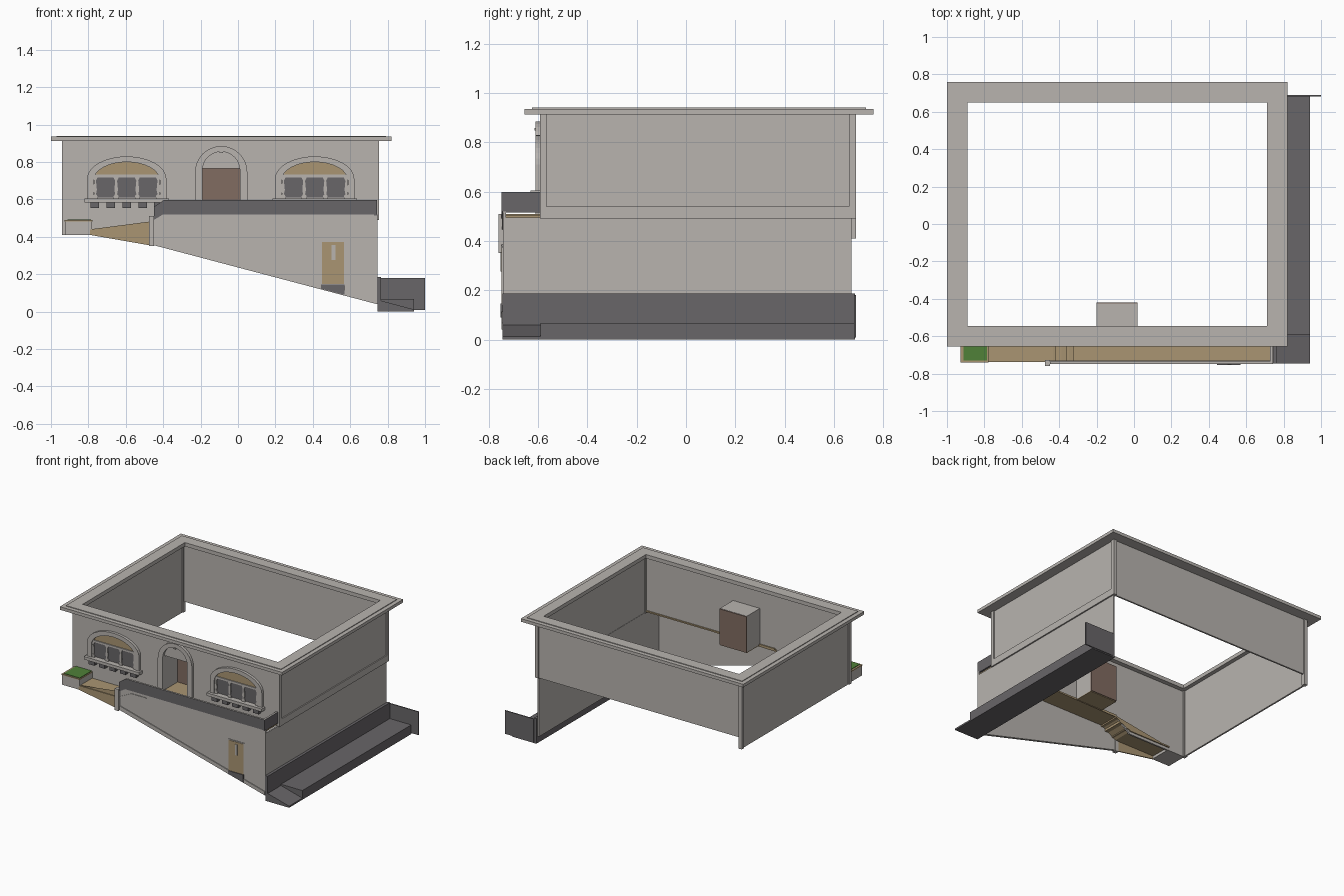
import bpy, bmesh, math

def material(name, rgb):
    m = bpy.data.materials.new(name)
    m.diffuse_color = (*rgb, 1)
    return m

WALL = material("light_plaster", (0.48, 0.455, 0.43))
DARK = material("dark_stone", (0.14, 0.132, 0.14))
TAN = material("tan_paving", (0.40, 0.30, 0.17))
BROWN = material("brown_wood", (0.22, 0.15, 0.12))
GREEN = material("green_planting", (0.08, 0.22, 0.04))

def finish(name, bm, mats, rule=None):
    bmesh.ops.recalc_face_normals(bm, faces=bm.faces[:])
    bm.normal_update()
    if rule:
        for f in bm.faces:
            f.material_index = rule(f)
    me = bpy.data.meshes.new(name)
    bm.to_mesh(me)
    bm.free()
    for m in mats:
        me.materials.append(m)
    ob = bpy.data.objects.new(name, me)
    bpy.context.collection.objects.link(ob)
    return ob

def prism(name, pts, y0, y1, *mats, rule=None):
    """Extrude an x-z outline from y0 to y1."""
    bm = bmesh.new()
    a = [bm.verts.new((x, y0, z)) for x, z in pts]
    b = [bm.verts.new((x, y1, z)) for x, z in pts]
    n = len(pts)
    bm.faces.new(a)
    bm.faces.new(b[::-1])
    for i in range(n):
        j = (i + 1) % n
        bm.faces.new((a[i], b[i], b[j], a[j]))
    return finish(name, bm, mats, rule)

def box(name, x0, x1, y0, y1, z0, z1, *mats, rule=None):
    return prism(name, [(x0, z0), (x1, z0), (x1, z1), (x0, z1)], y0, y1, *mats, rule=rule)

def ring(name, o, i, z0, z1, mat):
    """Rectangular frame; o and i are x0, x1, y0, y1."""
    bm = bmesh.new()
    loops = []
    for r, z in ((o, z0), (o, z1), (i, z1), (i, z0)):
        loops.append([bm.verts.new(p) for p in ((r[0], r[2], z), (r[1], r[2], z), (r[1], r[3], z), (r[0], r[3], z))])
    for k in range(4):
        p, q = loops[k], loops[(k + 1) % 4]
        for s in range(4):
            t = (s + 1) % 4
            bm.faces.new((p[s], p[t], q[t], q[s]))
    return finish(name, bm, [mat])

def arch(cx, hw, z0, spring, top, n=16):
    pts = [(cx - hw, z0)] if z0 < spring else []
    for k in range(n + 1):
        a = math.pi * (1 - k / n)
        pts.append((cx + hw * math.cos(a), spring + (top - spring) * math.sin(a)))
    return pts + ([(cx + hw, z0)] if z0 < spring else [])

def top_light(f):
    return 1 if f.normal.z > 0.7 else 0

# cornice around the open top
ring("cornice", (-1, 0.82, -0.655, 0.76), (-0.89, 0.71, -0.545, 0.65), 0.912, 0.935, WALL)
ring("cornice_lip", (-0.97, 0.79, -0.625, 0.73), (-0.89, 0.71, -0.545, 0.65), 0.935, 0.94, WALL)

# upper storey walls, front wall leaves a doorway
T = 0.012
box("back_wall", -0.932, 0.747, 0.682 - T, 0.682, 0.49, 0.915, WALL)
box("left_wall", -0.932, -0.932 + T, -0.582, 0.682, 0.41, 0.915, WALL)
box("right_wall", 0.747 - T, 0.747, -0.582, 0.682, 0.49, 0.915, WALL)
prism("front_wall", [(-0.932, 0.41), (-0.78, 0.41), (-0.45, 0.41), (-0.33, 0.505), (-0.195, 0.505),
                     (-0.195, 0.765), (0.015, 0.765), (0.015, 0.505), (0.747, 0.505),
                     (0.747, 0.915), (-0.932, 0.915)], -0.59, -0.59 + T, WALL)

# corner pilasters and string course
for sx, px in (("left", -0.94), ("right", 0.727)):
    for sy, py in (("front", -0.593), ("back", 0.662)):
        box(f"{sx}_{sy}_pilaster", px, px + 0.028, py, py + 0.028,
            0.41 if sx == "left" else 0.49, 0.915, WALL)
box("right_string_course", 0.74, 0.755, -0.59, 0.69, 0.49, 0.54, WALL)

# recessed entrance: sides, ceiling and wooden door
box("entrance_left_side", -0.20, -0.195, -0.585, -0.425, 0.505, 0.77, WALL)
box("entrance_right_side", 0.015, 0.02, -0.585, -0.425, 0.505, 0.77, WALL)
box("entrance_ceiling", -0.20, 0.02, -0.585, -0.425, 0.765, 0.772, WALL)
box("entrance_floor", -0.20, 0.02, -0.585, -0.425, 0.50, 0.506, TAN)
box("entrance_door", -0.20, 0.02, -0.428, -0.42, 0.505, 0.77, BROWN)
prism("entrance_arch", arch(-0.09, 0.14, 0.51, 0.745, 0.885)
      + arch(-0.09, 0.10, 0.51, 0.755, 0.855)[::-1], -0.61, -0.585, WALL)
box("entrance_keystone", -0.10, -0.08, -0.615, -0.59, 0.848, 0.858, WALL)

# arched windows
for side, cx in (("left", -0.595), ("right", 0.41)):
    prism(side + "_window_surround", arch(cx, 0.212, 0.6, 0.71, 0.83)
          + arch(cx, 0.178, 0.6, 0.70, 0.80)[::-1], -0.61, -0.585, WALL)
    prism(side + "_window_shade", arch(cx, 0.165, 0.73, 0.73, 0.80), -0.597, -0.589, TAN)
    box(side + "_window_transom", cx - 0.178, cx + 0.178, -0.604, -0.588, 0.718, 0.732, WALL)
    box(side + "_window_pane", cx - 0.172, cx + 0.172, -0.597, -0.589, 0.61, 0.718, DARK)
    for k in (-1.5, -0.5, 0.5, 1.5):   # vase-shaped columns
        c = cx + k * 0.113
        half = [(0.013, 0.605), (0.013, 0.618), (0.005, 0.628), (0.010, 0.65), (0.005, 0.70), (0.014, 0.718)]
        prism(side + "_window_column", [(c + w, z) for w, z in half]
              + [(c - w, z) for w, z in reversed(half)], -0.604, -0.59, WALL)
    box(side + "_window_sill", cx - 0.225, cx + 0.225, -0.63, -0.588, 0.583, 0.605, WALL)
    for k in range(5):
        c = cx - 0.17 + k * 0.085
        box(side + "_sill_bracket", c - 0.023, c + 0.023, -0.62, -0.588, 0.553, 0.583, DARK)

# lower storey: sloping front wall, side wall, plinth and trim
prism("lower_front_wall", [(-0.45, 0.355), (0.745, 0.04), (0.745, 0.52), (-0.40, 0.52), (-0.45, 0.49)],
      -0.742, -0.73, WALL)
prism("sloping_plinth", [(-0.45, 0.355), (0.742, 0.04), (0.742, 0.067), (-0.45, 0.386)], -0.748, -0.74, WALL)
prism("terrace_trim", [(-0.45, 0.445), (-0.35, 0.494), (-0.23, 0.494), (-0.23, 0.499), (-0.352, 0.499), (-0.45, 0.451)],
      -0.746, -0.74, WALL)
box("lower_right_wall", 0.733, 0.745, -0.742, 0.672, 0.05, 0.495, WALL)
box("stair_pillar", -0.477, -0.448, -0.76, -0.728, 0.35, 0.51, WALL)

# lower door with small glass slot and step
box("lower_door_frame", 0.442, 0.574, -0.746, -0.74, 0.14, 0.378, WALL)
box("lower_door", 0.448, 0.568, -0.749, -0.742, 0.147, 0.372, TAN)
box("lower_door_slot", 0.50, 0.52, -0.752, -0.748, 0.275, 0.355, WALL)
prism("lower_door_step", [(0.445, 0.122), (0.57, 0.09), (0.57, 0.146), (0.445, 0.146)], -0.753, -0.74, DARK)

# terrace floor and its dark parapet with a light top
prism("terrace_floor", [(-0.79, 0.43), (-0.45, 0.43), (-0.33, 0.50), (0.735, 0.50), (0.735, 0.51),
                        (-0.325, 0.51), (-0.325, 0.49), (-0.36, 0.49), (-0.36, 0.466), (-0.42, 0.466),
                        (-0.42, 0.44), (-0.79, 0.44)], -0.732, -0.57, TAN)
prism("landing_front", [(-0.79, 0.41), (-0.475, 0.355), (-0.475, 0.44), (-0.79, 0.44)], -0.738, -0.73, TAN)
prism("front_parapet", [(-0.45, 0.49), (-0.40, 0.52), (0.742, 0.52), (0.742, 0.598), (-0.395, 0.598), (-0.45, 0.56)],
      -0.748, -0.734, DARK, WALL, rule=top_light)
box("right_parapet", 0.728, 0.742, -0.745, -0.59, 0.515, 0.598, DARK, WALL, rule=top_light)

# planter
box("planter", -0.925, -0.78, -0.738, -0.585, 0.41, 0.482, WALL)
box("planter_rim", -0.927, -0.778, -0.74, -0.585, 0.482, 0.489, TAN)
box("planter_grass", -0.912, -0.785, -0.729, -0.588, 0.487, 0.493, GREEN)

# side pavement, front ramp, base band and end plate
box("side_pavement", 0.745, 0.94, -0.59, 0.685, 0.0, 0.068, DARK)
prism("pavement_ramp", [(0.745, 0.0), (0.94, 0.0), (0.94, 0.012), (0.745, 0.064)], -0.745, -0.59, DARK)
box("side_base_band", 0.744, 0.765, -0.745, 0.685, 0.04, 0.186, DARK)
box("pavement_end_plate", 0.765, 1.0, 0.682, 0.69, 0.008, 0.18, DARK)
